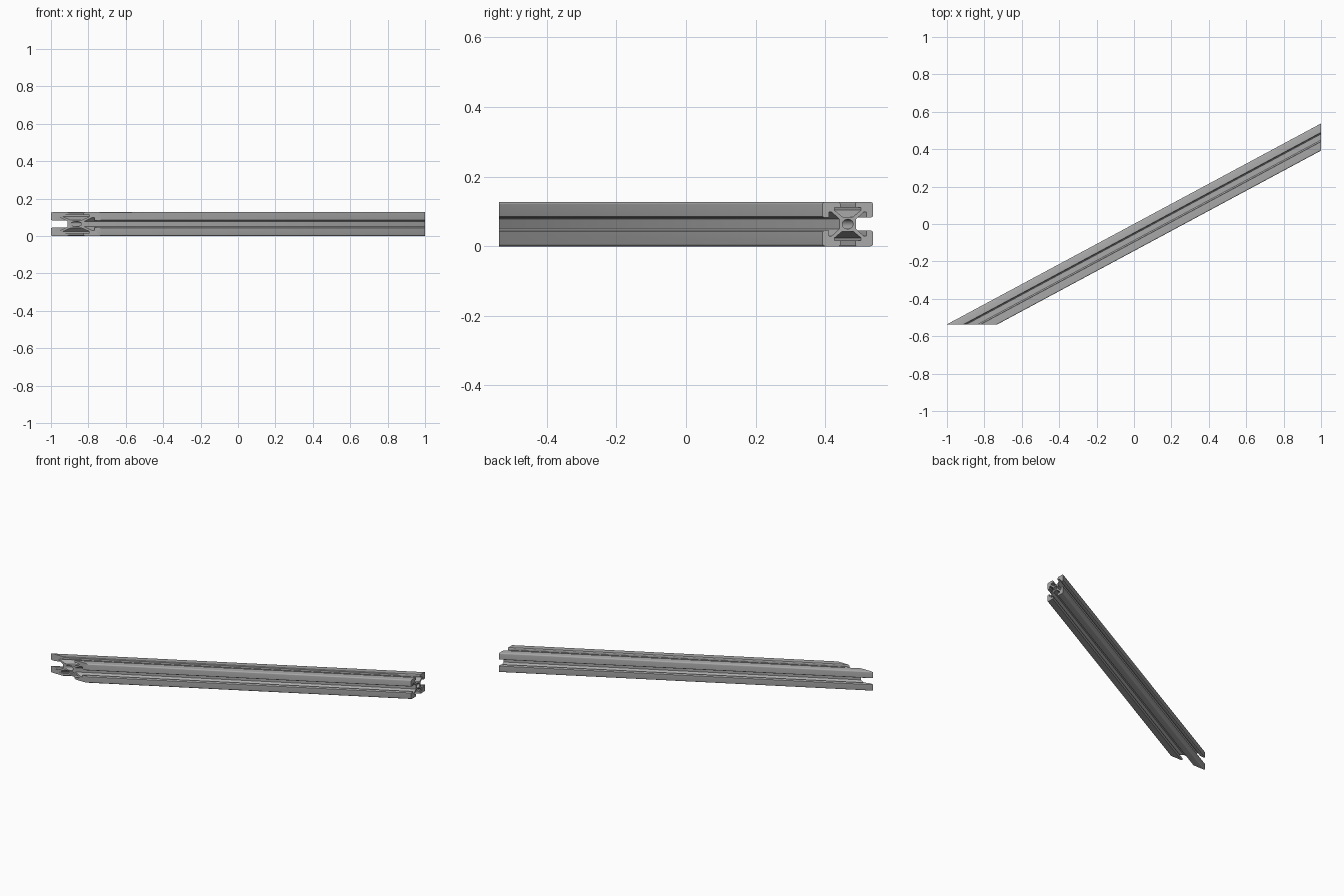
import bpy, bmesh, math
from mathutils import Vector

if "Cube" in bpy.data.objects:
    bpy.data.objects.remove(bpy.data.objects["Cube"])

H = 0.0638                       # half of the section size
LEFT = Vector((-0.866, -0.537))  # axis point on the front cut (plane y = const)
RIGHT = Vector((1.0, 0.465))     # axis point on the right cut (plane x = const)
axis = (RIGHT - LEFT).normalized()
side = Vector((-axis.y, axis.x))

# Half of one side: slot floor, diagonal web, undercut, lip, chamfer, outer face
half = [(0.014, 0.021), (0.034, 0.040), (0.034, 0.047), (0.019, 0.047),
        (0.019, 0.0595), (0.022, H), (H - 0.007, H)]
corner = [(H - 0.007 + 0.007 * math.cos(math.radians(a)),
           H - 0.007 + 0.007 * math.sin(math.radians(a))) for a in (68, 45, 22)]
quarter = half + corner + [(r, a) for a, r in reversed(half)]

# Four quarters make the slotted outline
outline = []
for k in range(4):
    c, s = round(math.cos(k * math.pi / 2)), round(math.sin(k * math.pi / 2))
    pts = [(a * c - r * s, a * s + r * c) for a, r in reversed(quarter)]
    outline += pts
N = 24
bore = [(0.014 * math.cos(2 * math.pi * i / N), 0.014 * math.sin(2 * math.pi * i / N))
        for i in range(N)]


def front_cut(u, v):
    p = LEFT + side * u
    p = p + axis * ((LEFT.y - p.y) / axis.y)
    return (p.x, p.y, v + H)


def right_cut(u, v):
    p = RIGHT + side * u
    p = p + axis * ((RIGHT.x - p.x) / axis.x)
    return (p.x, p.y, v + H)


bm = bmesh.new()
end_edges = [[], []]
for loop in (outline, bore):
    rings = [[bm.verts.new(cut(u, v)) for u, v in loop] for cut in (front_cut, right_cut)]
    n = len(loop)
    for i in range(n):
        j = (i + 1) % n
        bm.faces.new((rings[0][i], rings[0][j], rings[1][j], rings[1][i]))
    for k in (0, 1):
        end_edges[k] += [bm.edges.get((rings[k][i], rings[k][(i + 1) % n])) for i in range(n)]

# Mitred end caps around the bore
for edges in end_edges:
    bmesh.ops.triangle_fill(bm, use_beauty=True, use_dissolve=False, edges=edges)
bmesh.ops.recalc_face_normals(bm, faces=bm.faces[:])

mesh = bpy.data.meshes.new("slotted_beam")
bm.to_mesh(mesh)
bm.free()
beam = bpy.data.objects.new("slotted_beam", mesh)
bpy.context.collection.objects.link(beam)

# Bare metal
metal = bpy.data.materials.new("aluminium_grey")
metal.diffuse_color = (0.40, 0.40, 0.40, 1)
metal.use_nodes = True
metal.node_tree.nodes["Principled BSDF"].inputs["Base Color"].default_value = metal.diffuse_color
mesh.materials.append(metal)

bpy.context.view_layer.objects.active = beam
beam.select_set(True)
bpy.ops.object.shade_smooth_by_angle(angle=math.radians(30))
